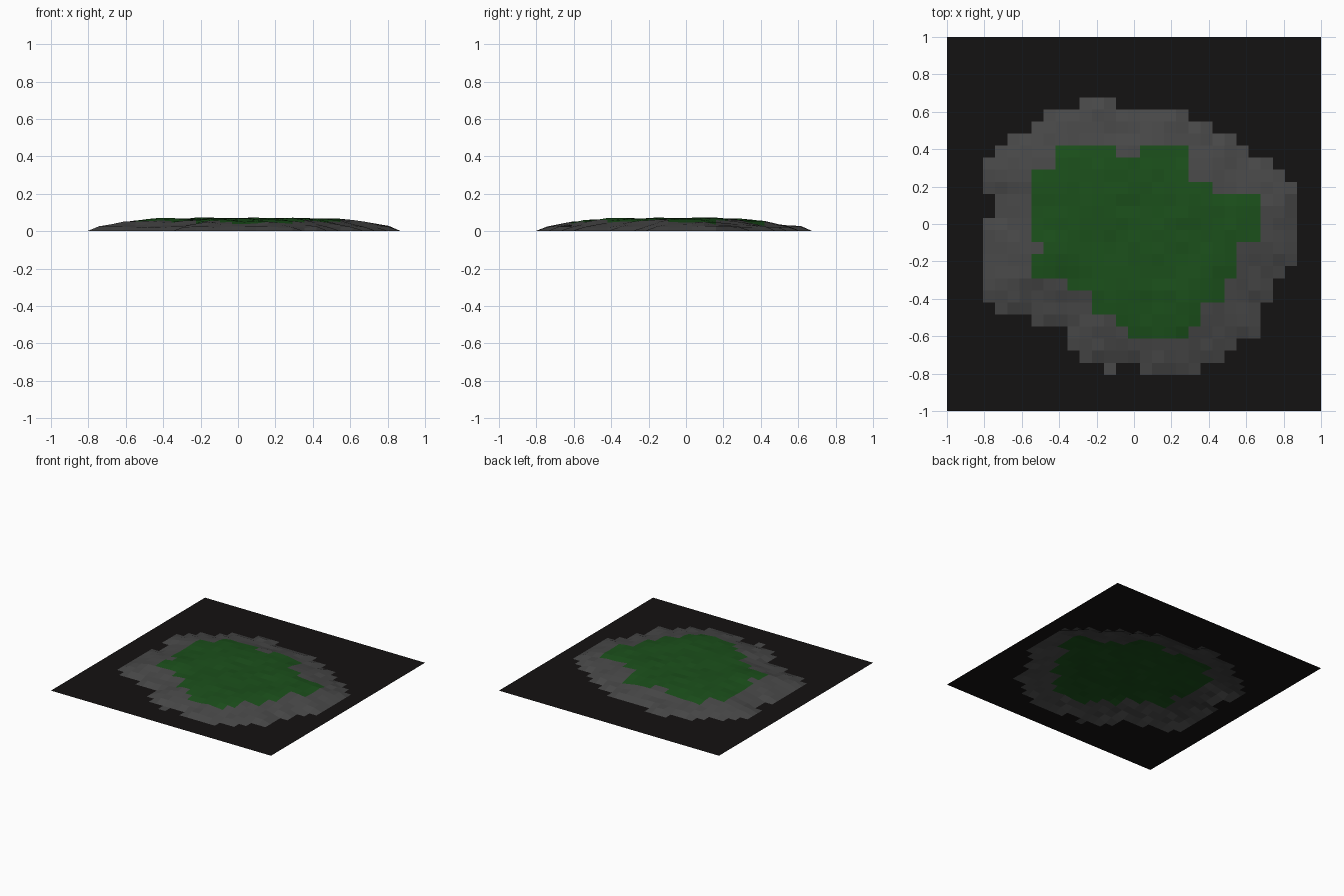
import bpy, bmesh, math, random

if "Cube" in bpy.data.objects:
    bpy.data.objects.remove(bpy.data.objects["Cube"])

random.seed(4)
N = 31                      # cells per side
STEP = 2 / N

# Column spans (start, end) per row, counted from the back edge
ROCK_TOP = 5
ROCK = [(11, 14), (8, 20), (7, 22), (5, 24), (4, 25), (3, 27), (3, 28), (3, 29),
        (4, 29), (4, 29), (3, 29), (3, 29), (3, 29), (3, 29), (3, 28), (3, 27),
        (3, 27), (4, 26), (7, 26), (10, 26), (10, 24), (11, 23), (16, 21)]
GRASS_TOP = 9
GRASS = [(9, 20), (9, 20), (7, 20), (7, 22), (7, 26), (7, 26), (7, 26), (7, 26),
         (8, 24), (7, 24), (7, 24), (10, 23), (12, 23), (12, 21), (14, 21), (15, 20)]


def cells(spans, top):
    return {(i, top + r) for r, (a, b) in enumerate(spans) for i in range(a, b)}


rock = cells(ROCK, ROCK_TOP) | {(13, 27)}
grass = cells(GRASS, GRASS_TOP) - {(14, 9), (15, 9)}

# Grid corners that touch flat sea stay at zero; the rest rise with distance inland
shore = [(i, j) for i in range(N + 1) for j in range(N + 1)
         if any((i - a, j - b) not in rock for a in (0, 1) for b in (0, 1))]
RISE = [0, 0.023, 0.035, 0.050, 0.058, 0.064, 0.067]


def height(i, j):
    d = min(math.hypot(i - a, j - b) for a, b in shore)
    if d == 0:
        return 0
    k = min(int(d), len(RISE) - 2)
    t = min(d - k, 1)
    h = RISE[k] + (RISE[k + 1] - RISE[k]) * t
    bumps = 0.003 * math.sin(i * 0.8 + 1) * math.cos(j * 0.7)
    return h + bumps + random.uniform(-0.004, 0.004)


def material(name, color):
    m = bpy.data.materials.new(name)
    m.diffuse_color = (*color, 1)
    m.use_nodes = True
    m.node_tree.nodes["Principled BSDF"].inputs["Base Color"].default_value = m.diffuse_color
    return m


# Island terrain: one flat-shaded height grid
bm = bmesh.new()
grid = {(i, j): bm.verts.new((-1 + i * STEP, 1 - j * STEP, height(i, j)))
        for i in range(N + 1) for j in range(N + 1)}
for i in range(N):
    for j in range(N):
        f = bm.faces.new([grid[i, j], grid[i, j + 1], grid[i + 1, j + 1], grid[i + 1, j]])
        f.material_index = 2 if (i, j) in grass else 1 if (i, j) in rock else 0

mesh = bpy.data.meshes.new("island_terrain")
bm.to_mesh(mesh)
bm.free()
for name, color in (("dark_sea", (0.007, 0.006, 0.006)),
                    ("rock", (0.065, 0.065, 0.065)),
                    ("grass", (0.011, 0.08, 0.011))):
    mesh.materials.append(material(name, color))
bpy.context.collection.objects.link(bpy.data.objects.new("island_terrain", mesh))
